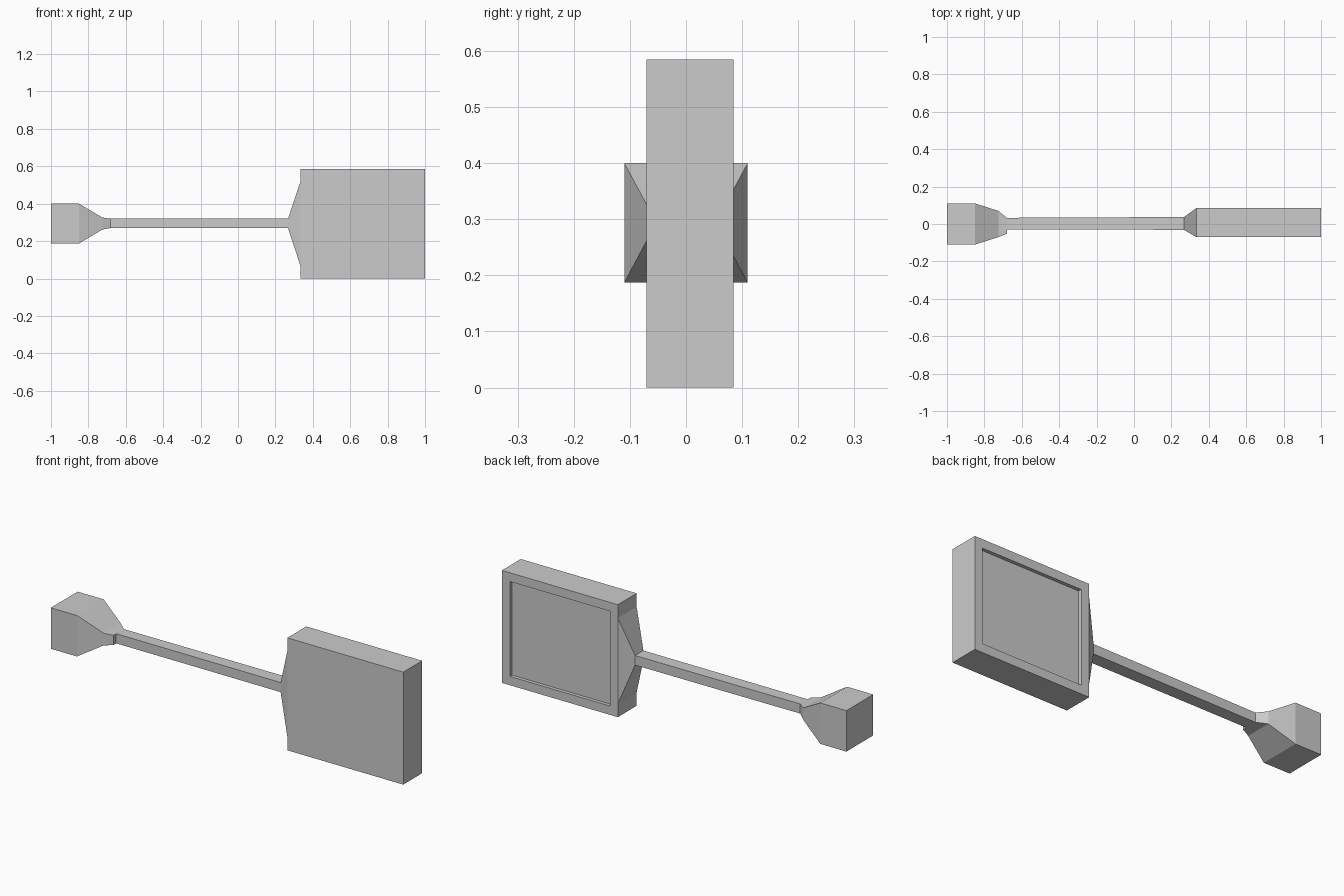
import bpy, bmesh

if "Cube" in bpy.data.objects:
    bpy.data.objects.remove(bpy.data.objects["Cube"])


def loft(name, sections):
    """Join rectangular sections (x, y0, y1, z0, z1) along x into a closed solid."""
    bm = bmesh.new()
    rings = [[bm.verts.new((x, y, z)) for y, z in ((y0, z0), (y1, z0), (y1, z1), (y0, z1))]
             for x, y0, y1, z0, z1 in sections]
    for a, b in zip(rings, rings[1:]):
        for i in range(4):
            j = (i + 1) % 4
            bm.faces.new((a[i], a[j], b[j], b[i]))
    bm.faces.new(rings[0])
    bm.faces.new(rings[-1])
    bmesh.ops.recalc_face_normals(bm, faces=bm.faces)
    mesh = bpy.data.meshes.new(name)
    bm.to_mesh(mesh)
    bm.free()
    obj = bpy.data.objects.new(name, mesh)
    bpy.context.collection.objects.link(obj)
    return obj


# Square end block tapering down to the shaft
loft("end_block", [
    (-1.0, -0.11, 0.11, 0.187, 0.40),
    (-0.85, -0.11, 0.11, 0.187, 0.40),
    (-0.725, -0.07, 0.07, 0.262, 0.326),
    (-0.68, -0.052, 0.033, 0.27, 0.32),
])

# Thin shaft
loft("shaft", [
    (-0.68, -0.03, 0.033, 0.27, 0.32),
    (-0.37, -0.03, 0.035, 0.27, 0.32),
    (0.267, -0.031, 0.037, 0.27, 0.32),
])

# Flare joining the shaft to the panel
loft("flare", [
    (0.267, -0.031, 0.037, 0.27, 0.32),
    (0.333, -0.07, 0.085, 0.07, 0.515),
])

# Thick panel with a shallow recess in its back face
panel = loft("panel", [
    (0.333, -0.07, 0.085, 0.0, 0.585),
    (1.0, -0.07, 0.085, 0.0, 0.585),
])
bm = bmesh.new()
bm.from_mesh(panel.data)
back = [f for f in bm.faces if f.normal.y > 0.9]
bmesh.ops.inset_region(bm, faces=back, thickness=0.065)
bmesh.ops.inset_region(bm, faces=back, thickness=0.0001, depth=0)
for v in back[0].verts:
    v.co.y -= 0.018
bm.to_mesh(panel.data)
bm.free()
